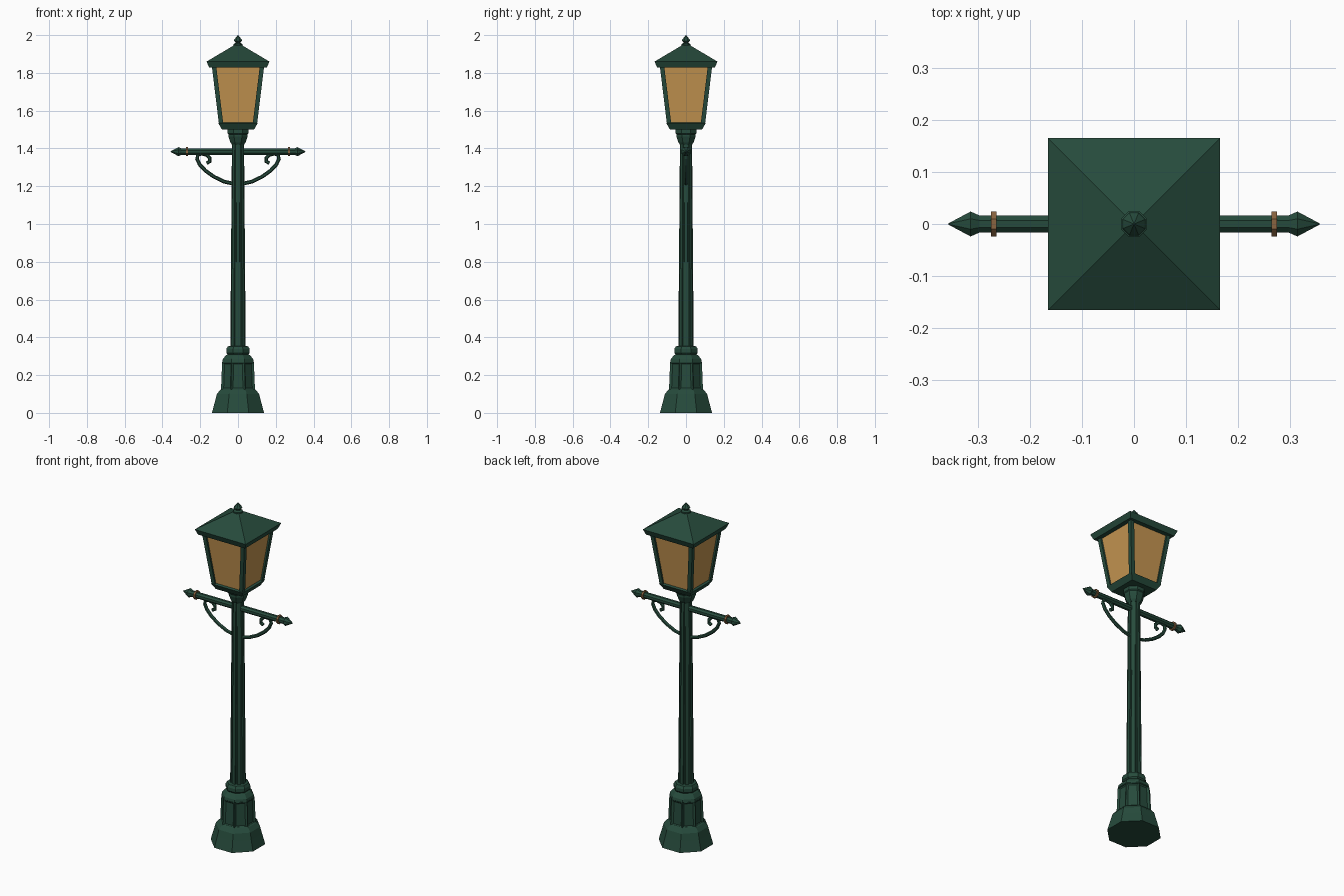
import bpy, bmesh, math
from mathutils import Vector, Matrix

if "Cube" in bpy.data.objects:
    bpy.data.objects.remove(bpy.data.objects["Cube"])


def material(name, rgb):
    m = bpy.data.materials.new(name)
    m.diffuse_color = (*rgb, 1)
    m.use_nodes = True
    m.node_tree.nodes["Principled BSDF"].inputs["Base Color"].default_value = m.diffuse_color
    return m


GREEN = material("dark_green_paint", (0.0195, 0.070, 0.045))
GLASS = material("amber_glass", (0.56, 0.30, 0.082))
BRASS = material("aged_brass", (0.25, 0.125, 0.05))


def finish(bm, name, mat):
    bmesh.ops.recalc_face_normals(bm, faces=bm.faces)
    me = bpy.data.meshes.new(name)
    bm.to_mesh(me)
    bm.free()
    me.materials.append(mat)
    ob = bpy.data.objects.new(name, me)
    bpy.context.collection.objects.link(ob)
    return ob


def skin(bm, rings):
    """Join rings of points with quads and cap both ends."""
    vs = [[bm.verts.new(p) for p in r] for r in rings]
    n = len(vs[0])
    sides = [bm.faces.new((a[i], a[(i + 1) % n], b[(i + 1) % n], b[i]))
             for a, b in zip(vs, vs[1:]) for i in range(n)]
    bm.faces.new(vs[0][::-1])
    bm.faces.new(vs[-1])
    return sides


def lathe(name, profile, mat=GREEN, sides=8, rot=Matrix()):
    """Profile of (half width across flats, height), with flats facing the axes."""
    k = 1 / math.cos(math.pi / sides)
    bm = bmesh.new()
    skin(bm, [[rot @ Vector((r * k * math.cos((i + .5) * math.tau / sides),
                             r * k * math.sin((i + .5) * math.tau / sides), z))
               for i in range(sides)] for r, z in profile])
    return finish(bm, name, mat)


# Octagonal foot and collar
lathe("base_foot", [(.138, 0), (.122, .06), (.112, .10), (.094, .122), (.088, .125)])
lathe("base_collar", [(.084, .265), (.080, .285), (.064, .305), (.056, .31), (.062, .318),
                      (.062, .338), (.054, .352), (.036, .355)])

# Panelled base drum with recessed faces
bm = bmesh.new()
k = 1 / math.cos(math.pi / 8)
panels = skin(bm, [[(r * k * math.cos((i + .5) * math.pi / 4),
                     r * k * math.sin((i + .5) * math.pi / 4), z) for i in range(8)]
                   for r, z in ((.090, .12), (.084, .27))])
bmesh.ops.recalc_face_normals(bm, faces=bm.faces)
bmesh.ops.inset_individual(bm, faces=panels, thickness=.016, depth=-.008)
finish(bm, "base_drum", GREEN)

# Fluted shaft: eight ribs with grooves between
bm = bmesh.new()
rings = []
for r, z in ((.042, .35), (.033, 1.44)):
    ring = []
    for i in range(8):
        for off, f in ((-14, 1), (14, 1), (18, .84), (27, .84)):
            a = math.radians(i * 45 + off)
            ring.append((r * f * math.cos(a), r * f * math.sin(a), z))
    rings.append(ring)
skin(bm, rings)
finish(bm, "shaft", GREEN)

# Capital under the lantern
lathe("capital", [(.032, 1.42), (.040, 1.432), (.050, 1.462), (.050, 1.475),
                  (.055, 1.48), (.055, 1.505)])

# Lantern: tray, glass, corner posts, roof
lathe("lantern_tray", [(.085, 1.50), (.104, 1.533), (.09, 1.54)], sides=4)
lathe("lantern_glass", [(.092, 1.53), (.128, 1.84)], GLASS, 4)
bm = bmesh.new()
for sx in (-1, 1):
    for sy in (-1, 1):
        rings = []
        for o, z in ((.101, 1.53), (.139, 1.84)):
            i = o - .023
            rings.append([(sx * x, sy * y, z) for x, y in ((i, i), (o, i), (o, o), (i, o))])
        skin(bm, rings)
finish(bm, "lantern_posts", GREEN)
lathe("lantern_roof", [(.153, 1.828), (.166, 1.86), (.015, 1.95)], sides=4)
lathe("finial", [(.024, 1.935), (.025, 1.952), (.013, 1.958), (.013, 1.962), (.022, 1.97),
                 (.020, 1.976), (.001, 2.0)])

# Ladder bar with spear tips and brass rings
for s, side in ((-1, "left"), (1, "right")):
    rot = Matrix.Translation((0, 0, 1.383)) @ Matrix.Rotation(s * math.pi / 2, 4, 'Y')
    lathe("bar_" + side, [(.0165, 0), (.0165, .30)], rot=rot)
    lathe("bar_tip_" + side, [(.0165, .298), (.024, .315), (.001, .358)], rot=rot)
    lathe("bar_ring_" + side, [(.024, .265), (.024, .276)], BRASS, rot=rot)

    # Scroll bracket: a round tube swept along a path
    path = [(.025, 1.213), (.075, 1.225), (.127, 1.25), (.172, 1.282), (.203, 1.315),
            (.217, 1.345), (.212, 1.366), (.192, 1.372), (.165, 1.366), (.150, 1.349),
            (.150, 1.331), (.166, 1.322)]
    pts = [Vector((s * x, 0, z)) for x, z in path]
    bm = bmesh.new()
    rings = []
    for i, p in enumerate(pts):
        t = (pts[min(i + 1, len(pts) - 1)] - pts[max(i - 1, 0)]).normalized()
        n = t.cross(Vector((0, 1, 0)))
        rings.append([p + .010 * (n * math.cos(a) + Vector((0, 1, 0)) * math.sin(a))
                      for a in (j * math.tau / 6 for j in range(6))])
    skin(bm, rings)
    finish(bm, "scroll_" + side, GREEN)
